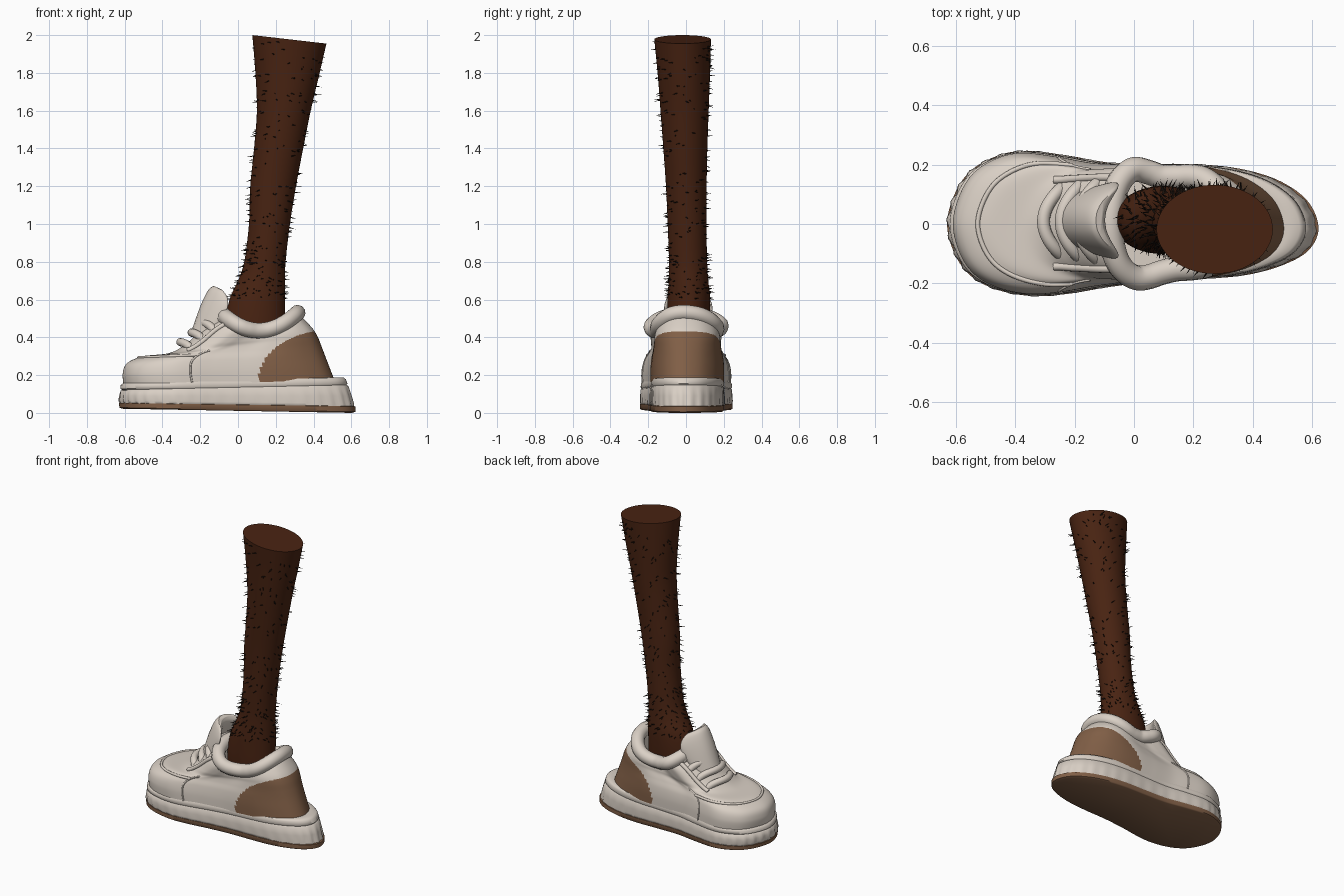
import bpy, bmesh, math, random
from mathutils import Vector

if "Cube" in bpy.data.objects:
    bpy.data.objects.remove(bpy.data.objects["Cube"])

random.seed(4)


def material(name, rgb):
    m = bpy.data.materials.new(name)
    m.diffuse_color = (*rgb, 1)
    m.use_nodes = True
    m.node_tree.nodes["Principled BSDF"].inputs["Base Color"].default_value = m.diffuse_color
    return m


WHITE = material("off_white", (0.70, 0.63, 0.56))
TAN = material("tan_brown", (0.22, 0.115, 0.062))
SKIN = material("dark_brown", (0.066, 0.017, 0.006))
HAIR = material("hair_black", (0.010, 0.006, 0.004))


def spline(keys, t, closed=False):
    """Catmull-Rom interpolation of equal-length tuples."""
    n = len(keys)
    i = math.floor(t) if closed else max(0, min(int(t), n - 2))
    f = t - i
    pick = lambda k: keys[k % n] if closed else keys[max(0, min(k, n - 1))]
    a, b, c, d = (pick(i + k) for k in (-1, 0, 1, 2))
    return tuple(0.5 * (2 * q + (r - p) * f + (2 * p - 5 * q + 4 * r - s) * f * f
                        + (3 * q - p - 3 * r + s) * f ** 3) for p, q, r, s in zip(a, b, c, d))


def finish(ob, angle=50):
    bpy.ops.object.select_all(action='DESELECT')
    ob.select_set(True)
    bpy.context.view_layer.objects.active = ob
    if ob.type == 'CURVE':
        bpy.ops.object.convert(target='MESH')
    bpy.ops.object.shade_smooth_by_angle(angle=math.radians(angle))
    return ob


def loft(name, rings, mats, cap_start=True, cap_end=True, rule=None, angle=50):
    bm = bmesh.new()
    vs = [[bm.verts.new(p) for p in r] for r in rings]
    n = len(rings[0])
    for a, b in zip(vs, vs[1:]):
        for i in range(n):
            j = (i + 1) % n
            bm.faces.new((a[i], a[j], b[j], b[i]))
    if cap_start:
        bm.faces.new(vs[0][::-1])
    if cap_end:
        bm.faces.new(vs[-1])
    bmesh.ops.recalc_face_normals(bm, faces=bm.faces)
    if rule:
        for f in bm.faces:
            f.material_index = rule(f.calc_center_median())
    me = bpy.data.meshes.new(name)
    bm.to_mesh(me)
    bm.free()
    for m in mats:
        me.materials.append(m)
    ob = bpy.data.objects.new(name, me)
    bpy.context.collection.objects.link(ob)
    return finish(ob, angle)


def tube(name, pts, r, mat, closed=False):
    cu = bpy.data.curves.new(name, 'CURVE')
    cu.dimensions = '3D'
    cu.bevel_depth, cu.bevel_resolution, cu.use_fill_caps = r, 4, True
    sp = cu.splines.new('POLY')
    sp.points.add(len(pts) - 1)
    for p, q in zip(sp.points, pts):
        p.co = (*q, 1)
    sp.use_cyclic_u = closed
    cu.materials.append(mat)
    ob = bpy.data.objects.new(name, cu)
    bpy.context.collection.objects.link(ob)
    return finish(ob)


# Footprint outline: toe, +y side, heel, -y side
OUT = [(-.63, 0), (-.605, .10), (-.55, .18), (-.46, .23), (-.36, .247), (-.22, .23),
       (-.08, .207), (.08, .202), (.24, .20), (.38, .182), (.50, .142), (.59, .075),
       (.625, -.015), (.59, -.09), (.50, -.14), (.38, -.172), (.24, -.185), (.08, -.193),
       (-.08, -.212), (-.22, -.235), (-.34, -.243), (-.46, -.222), (-.55, -.175), (-.605, -.10)]
NO = len(OUT)
NU = NO * 8


def place(u, k, ripple=0):
    """Footprint point u mapped to a level (x toe, z toe, x heel, z heel, dip, y toe, y heel)."""
    xf, zf, xb, zb, dip, sf, sb = k
    x, y = spline(OUT, u, True)
    t = (x + .63) / 1.255
    g = 1 + ripple * math.sin(2 * math.pi * u * 40 / NO)
    return Vector(((xf + (xb - xf) * t) * g, y * (sf + (sb - sf) * t) * g,
                   zf + (zb - zf) * t - dip * 4 * t * (1 - t)))


def level(k, ripple=0):
    return [place(i / 8, k, ripple) for i in range(NU)]


# Sole
loft("outsole", [level(k) for k in (
    (-.615, .022, .605, 0, 0, .97, .97), (-.628, .028, .622, .006, 0, 1, 1),
    (-.63, .052, .622, .034, 0, 1, 1), (-.60, .056, .60, .04, 0, .95, .95))], [TAN])
loft("midsole", [level(k, r) for k, r in (
    ((-.60, .046, .59, .03, 0, .95, .95), 0), ((-.624, .05, .614, .034, 0, .99, .99), .004),
    ((-.629, .065, .610, .05, 0, 1, 1), .008), ((-.627, .09, .600, .09, 0, .995, .995), .005),
    ((-.622, .117, .585, .142, 0, .985, .99), 0), ((-.612, .122, .574, .148, 0, .965, .97), 0),
    ((-.622, .127, .580, .155, 0, .985, .99), 0), ((-.621, .147, .571, .178, 0, .98, .985), 0),
    ((-.608, .157, .558, .188, 0, .955, .965), 0), ((-.57, .157, .52, .188, 0, .88, .9), 0))],
    [WHITE], angle=60)

# Upper: one surface from the sole edge over the toe to the collar rim
UP = [(-.605, .14, .510, .175, 0, .95, 1.02), (-.61, .21, .485, .24, 0, .95, 1.03),
      (-.585, .265, .462, .30, 0, .88, 1.03), (-.50, .30, .443, .35, 0, .74, 1.03),
      (-.36, .318, .423, .40, 0, .66, 1.02), (-.27, .37, .400, .44, .02, .68, 1.0),
      (-.17, .46, .365, .48, .055, .71, .94), (-.08, .52, .315, .53, .09, .72, .84)]


def surf(u, v):
    return place(u, spline(UP, v))


def heel_patch(c):
    return int(c.x > 0 and ((.5 - c.x) / .39) ** 2 + ((c.z - .18) / .26) ** 2 < 1)


SUB = 10
loft("upper", [[surf(i / 8, v / SUB) for i in range(NU)] for v in range(7 * SUB + 1)],
     [WHITE, TAN], False, False, heel_patch, 60)
loft("shoe_lining", [level(k) for k in (
    UP[-1], (-.06, .47, .29, .47, .07, .62, .74), (-.08, .28, .32, .28, 0, .62, .78))],
    [WHITE], False, True)
tube("padded_collar", level(UP[-1]), .042, WHITE, True)

# Raised seams and lace edges
tube("toe_seam", [surf(i / 8, 2.75) for i in range(-40, 41)], .008, WHITE)
for side, sgn in (("left", 1), ("right", -1)):
    tube(side + "_quarter_seam", [surf(sgn * 5, .1 * i) for i in range(2, 36)], .005, WHITE)
    tube(side + "_lace_edge", [surf(sgn * 2.6, 4.1 + .1 * i) for i in range(29)], .013, WHITE)

# Tongue, bent around the ankle
TONGUE = [(-.22, .42, .10, .03), (-.175, .53, .122, .036), (-.145, .60, .128, .036),
          (-.125, .645, .112, .03), (-.118, .668, .085, .012)]
rings = []
for s in range(25):
    x, z, hw, ht = spline(TONGUE, s / 6)
    ring = []
    for i in range(40):
        a = 2 * math.pi * i / 40
        c, d = math.cos(a), math.sin(a)
        y = hw * math.copysign(abs(c) ** .7, c)
        o = ht * math.copysign(abs(d) ** .8, d)
        ring.append((x - .9 * o + 5 * y * y, y + .012, z + .4 * o - 2.6 * y * y))
    rings.append(ring)
loft("tongue", rings, [WHITE])

# Laces
for n, (x, z, w) in enumerate(((-.305, .375, .125), (-.245, .425, .132),
                               (-.19, .48, .136), (-.14, .53, .13))):
    pts = []
    for i in range(-12, 13):
        t = i / 12
        pts.append((x + .075 * t * t, w * t + .008, z - .02 * t * t - .045 * t ** 6))
    tube("lace_%d" % (n + 1), pts, .022, WHITE)

# Leg sections: z, x min, x max, y min, y max, top slope
LEG = [(.30, -.06, .25, -.09, .11, 0), (.45, -.07, .25, -.10, .125, 0), (.60, -.045, .25, -.098, .128, 0),
       (.70, .0, .25, -.092, .118, 0), (.80, .033, .252, -.09, .112, 0), (1.0, .058, .275, -.097, .108, 0),
       (1.2, .065, .307, -.106, .109, 0), (1.4, .085, .345, -.12, .113, 0), (1.6, .100, .385, -.135, .12, 0),
       (1.8, .092, .43, -.15, .127, .01), (2.0, .076, .468, -.168, .132, .045)]


def leg_point(t, a):
    z, x0, x1, y0, y1, tilt = spline(LEG, t)
    c, s = math.cos(a), math.sin(a)
    p = Vector(((x0 + x1) / 2 + (x1 - x0) / 2 * c, (y0 + y1) / 2 + (y1 - y0) / 2 * s,
                z - tilt * (1 + c) / 2))
    return p, Vector((c * (y1 - y0), s * (x1 - x0), 0)).normalized()


loft("leg", [[leg_point(r / 5, 2 * math.pi * i / 64)[0] for i in range(64)]
             for r in range(51)], [SKIN])

# Short hairs scattered over the leg, thicker near the ankle
bm = bmesh.new()
for _ in range(420):
    p, n = leg_point(2.0 + 7.85 * random.random() ** 1.15, random.uniform(0, 2 * math.pi))
    side = n.cross(Vector((0, 0, 1)))
    d = (n + side * random.uniform(-.8, .8) + Vector((0, 0, random.uniform(-.4, .25)))).normalized()
    e = d.orthogonal().normalized()
    f = d.cross(e)
    base = [bm.verts.new(p - n * .005 + (e * math.cos(k * 2.094) + f * math.sin(k * 2.094)) * .0045)
            for k in range(3)]
    tip = bm.verts.new(p + d * random.uniform(.02, .038))
    for k in range(3):
        bm.faces.new((base[k], base[(k + 1) % 3], tip))
me = bpy.data.meshes.new("leg_hairs")
bm.to_mesh(me)
bm.free()
me.materials.append(HAIR)
bpy.context.collection.objects.link(bpy.data.objects.new("leg_hairs", me))
